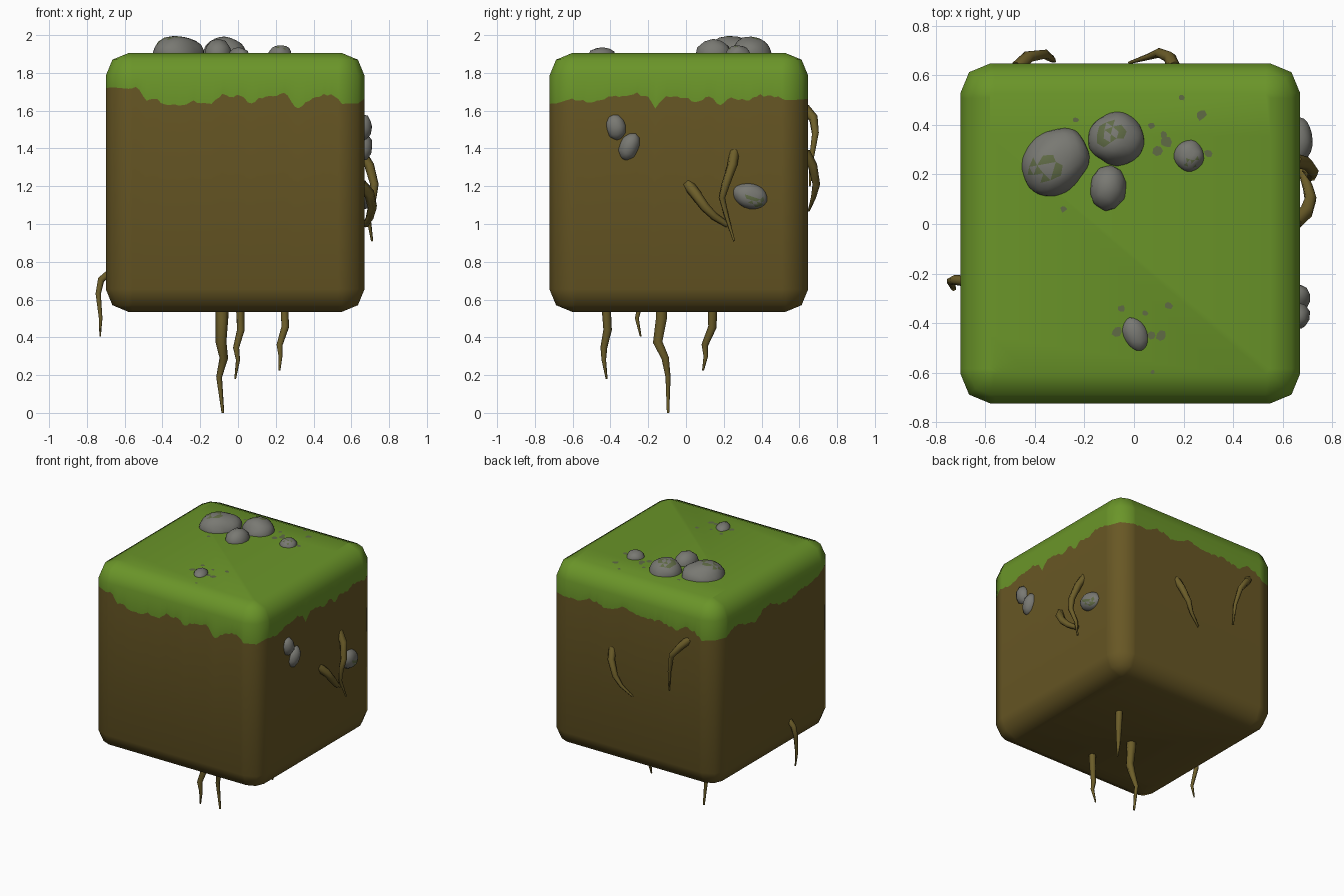
import bpy
import bmesh
import math
import random
from mathutils import Vector, Matrix, noise

random.seed(4)
cube = bpy.data.objects.get("Cube")
if cube:
    bpy.data.objects.remove(cube, do_unlink=True)


def material(name, rgb):
    m = bpy.data.materials.new(name)
    m.use_nodes = True
    col = (*rgb, 1.0)
    m.diffuse_color = col
    bsdf = next(n for n in m.node_tree.nodes if n.type == 'BSDF_PRINCIPLED')
    bsdf.inputs["Base Color"].default_value = col
    bsdf.inputs["Roughness"].default_value = 0.9
    return m


GRASS = material("grass_green", (0.145, 0.30, 0.022))
DIRT = material("dirt_brown", (0.138, 0.096, 0.018))
STONE = material("stone_grey", (0.19, 0.19, 0.17))
MOSS = material("mossy_grey", (0.115, 0.145, 0.06))
ROOT = material("root_brown", (0.15, 0.11, 0.022))


def add_object(name, mesh, mats, smooth=True):
    for m in mats:
        mesh.materials.append(m)
    for p in mesh.polygons:
        p.use_smooth = smooth
    ob = bpy.data.objects.new(name, mesh)
    bpy.context.collection.objects.link(ob)
    return ob


def from_bmesh(name, bm, mats, smooth=True):
    mesh = bpy.data.meshes.new(name)
    bm.to_mesh(mesh)
    bm.free()
    return add_object(name, mesh, mats, smooth)


# Earth block: rounded square rings, with a ragged ring where grass meets dirt
CX, CY, HALF, BEVEL = -0.015, -0.038, 0.685, 0.12
BOTTOM, TOP = 0.535, 1.905
STEPS = 60
CUT = BEVEL * (1 - math.sqrt(0.5))

# Height of the grass edge over 1.6, in hundredths: front, right, back, left
EDGES = [
    [12, 13, 5, 6, 3, 4, 2, 5, 4, 3, 9, 7, 9, 3, 6, 7, 8, 10, 1, 4, 7, 8, 9, 4],
    [6, 5, 5, 5, 8, 8, 7, 9, 8, 1, 7, 8, 7, 5, 6, 8, 2, 8, 6, 6, 8, 8, 7, 6],
    [7, 6, 7, 10, 9, 6, 7, 11, 10, 8, 8, 8, 9, 7, 6, 10, 9, 4],
    [4, 9, 8, 5, 3, 9, 10, 6, 4, 5, 7, 7, 8, 12],
]


def edge_height(side, s):
    pts = EDGES[side]
    f = s * (len(pts) - 1)
    i = min(int(f), len(pts) - 2)
    return 1.6 + 0.01 * (pts[i] + (pts[i + 1] - pts[i]) * (f - i))


def ring(bm, inset, z=None):
    verts = []
    flat = HALF - BEVEL
    for side in range(4):
        turn = Matrix.Rotation(side * math.pi / 2, 3, 'Z')
        for k in range(STEPS + 1):
            s = min(k / (STEPS - 1), 1)
            if k < STEPS:
                p = Vector((flat * (2 * s - 1), inset - HALF, 0))
            else:
                c = flat + (BEVEL - inset) * math.sqrt(0.5)
                p = Vector((c, -c, 0))
            p = turn @ p
            h = z if z is not None else edge_height(side, s) + random.uniform(-0.008, 0.008)
            verts.append(bm.verts.new((p.x + CX, p.y + CY, h)))
    return verts


bm = bmesh.new()
rings = [
    ring(bm, BEVEL, BOTTOM), ring(bm, CUT, BOTTOM + CUT), ring(bm, 0, BOTTOM + BEVEL),
    ring(bm, 0),
    ring(bm, 0, TOP - BEVEL), ring(bm, CUT, TOP - CUT), ring(bm, BEVEL, TOP),
]
n = len(rings[0])
for r in range(len(rings) - 1):
    for i in range(n):
        j = (i + 1) % n
        f = bm.faces.new((rings[r][i], rings[r][j], rings[r + 1][j], rings[r + 1][i]))
        f.material_index = 1 if r >= 3 else 0
bm.faces.new(rings[0][::-1])
bm.faces.new(rings[-1]).material_index = 1
bmesh.ops.remove_doubles(bm, verts=bm.verts, dist=0.0005)
bmesh.ops.recalc_face_normals(bm, faces=bm.faces)
from_bmesh("earth_block", bm, [DIRT, GRASS])


# Stones: lumpy ellipsoids, some with flecks of moss around one direction
def stone(name, loc, size, axis='Z', angle=0, moss=None):
    bm = bmesh.new()
    bmesh.ops.create_icosphere(bm, subdivisions=3 if moss else 2, radius=1)
    seed = Vector(loc) * 9
    for v in bm.verts:
        v.co *= 1 + 0.1 * noise.noise(v.co * 1.3 + seed)
    rot = Matrix.Rotation(math.radians(angle), 4, axis)
    bm.transform(Matrix.Translation(loc) @ rot @ Matrix.Diagonal((*size, 1)))
    bm.normal_update()
    if moss:
        d = Vector(moss).normalized()
        for f in bm.faces:
            if f.normal.dot(d) > 0.88 and random.random() < 0.55:
                f.material_index = 1
    from_bmesh(name, bm, [STONE, MOSS])


stone("top_stone_large", (-0.315, 0.25, 1.895), (0.148, 0.125, 0.103), 'Z', 42, (-0.3, -0.2, 1))
stone("top_stone_round", (-0.07, 0.345, 1.895), (0.115, 0.11, 0.095), 'Z', 0, (-0.2, 0.2, 1))
stone("top_stone_front", (-0.105, 0.145, 1.895), (0.076, 0.095, 0.085), 'Z', -8)
stone("top_stone_small", (0.222, 0.275, 1.895), (0.062, 0.064, 0.052), 'Z', 0, (0.3, -0.5, 1))
stone("top_stone_lone", (0.005, -0.445, 1.895), (0.05, 0.076, 0.04), 'Z', 25)
stone("side_stone_upper", (0.66, -0.37, 1.51), (0.05, 0.053, 0.073), 'X', 12)
stone("side_stone_lower", (0.66, -0.3, 1.41), (0.052, 0.055, 0.078), 'X', -25)
stone("side_stone_back", (0.655, 0.34, 1.148), (0.066, 0.095, 0.068), 'X', -18, (1, 0.3, -0.4))


# Gravel flecks: thin plates scattered on the grass (x, y, radius)
FLECKS = [
    (0.19, 0.51, 0.013), (0.27, 0.44, 0.022), (0.07, 0.395, 0.014), (0.12, 0.36, 0.018),
    (0.095, 0.295, 0.02), (0.13, 0.33, 0.024), (0.3, 0.285, 0.018), (-0.285, 0.06, 0.014),
    (-0.235, 0.42, 0.012), (-0.05, -0.34, 0.014), (0.045, -0.36, 0.012), (0.14, -0.33, 0.016),
    (0.11, -0.45, 0.022), (0.07, -0.45, 0.016), (-0.07, -0.435, 0.022), (0.075, -0.595, 0.009),
]
bm = bmesh.new()
for x, y, r in FLECKS:
    vs = []
    for k in range(7):
        a = k * math.tau / 7
        q = r * random.uniform(0.7, 1.15)
        vs.append(bm.verts.new((x + q * math.cos(a), y + q * math.sin(a), TOP + 0.004)))
    bm.faces.new(vs)
from_bmesh("gravel_flecks", bm, [MOSS], False)


# Roots: tapered six-sided tubes
def root(name, radius, pts, tip=0.2):
    cu = bpy.data.curves.new(name + "_path", 'CURVE')
    cu.dimensions = '3D'
    cu.bevel_depth = radius
    cu.bevel_resolution = 1
    cu.use_fill_caps = True
    sp = cu.splines.new('POLY')
    sp.points.add(len(pts) - 1)
    for i, p in enumerate(pts):
        t = i / (len(pts) - 1)
        sp.points[i].co = (*p, 1)
        sp.points[i].radius = 1 - (1 - tip) * t ** 1.5
    tmp = bpy.data.objects.new(name + "_path", cu)
    bpy.context.collection.objects.link(tmp)
    bpy.context.view_layer.update()
    dg = bpy.context.evaluated_depsgraph_get()
    mesh = bpy.data.meshes.new_from_object(tmp.evaluated_get(dg))
    bpy.data.objects.remove(tmp, do_unlink=True)
    mesh.materials.clear()
    add_object(name, mesh, [ROOT])


root("hanging_root_long", 0.036, [(-0.085, -0.13, 0.6), (-0.085, -0.13, 0.5), (-0.09, -0.15, 0.375),
                                  (-0.075, -0.11, 0.29), (-0.1, -0.095, 0.19), (-0.08, -0.095, 0)])
root("hanging_root_front", 0.025, [(0.01, -0.425, 0.6), (0.015, -0.415, 0.44), (-0.01, -0.435, 0.345),
                                   (0, -0.435, 0.28), (-0.015, -0.42, 0.18)])
root("hanging_root_back", 0.025, [(0.245, 0.14, 0.6), (0.25, 0.14, 0.455), (0.22, 0.1, 0.36),
                                  (0.225, 0.105, 0.3), (0.22, 0.09, 0.225)])
root("left_face_root", 0.022, [(-0.68, -0.23, 0.74), (-0.725, -0.225, 0.705), (-0.74, -0.23, 0.63),
                               (-0.727, -0.26, 0.5), (-0.73, -0.24, 0.405)])
root("right_face_root", 0.029, [(0.65, 0.255, 1.38), (0.695, 0.245, 1.31), (0.722, 0.21, 1.21),
                                (0.715, 0.19, 1.14), (0.69, 0.215, 1.04), (0.71, 0.255, 0.91)])
root("right_face_branch", 0.031, [(0.65, 0.01, 1.21), (0.695, 0.05, 1.16), (0.712, 0.1, 1.09),
                                  (0.7, 0.15, 1.04), (0.675, 0.22, 0.995)], 0.5)
root("back_root_upper", 0.028, [(-0.47, 0.63, 1.61), (-0.425, 0.675, 1.56), (-0.36, 0.685, 1.48),
                                (-0.33, 0.665, 1.35), (-0.32, 0.655, 1.2)])
root("back_root_lower", 0.028, [(0.16, 0.63, 1.38), (0.145, 0.67, 1.31), (0.1, 0.69, 1.21),
                                (0.06, 0.675, 1.14), (-0.02, 0.65, 1.07)])
